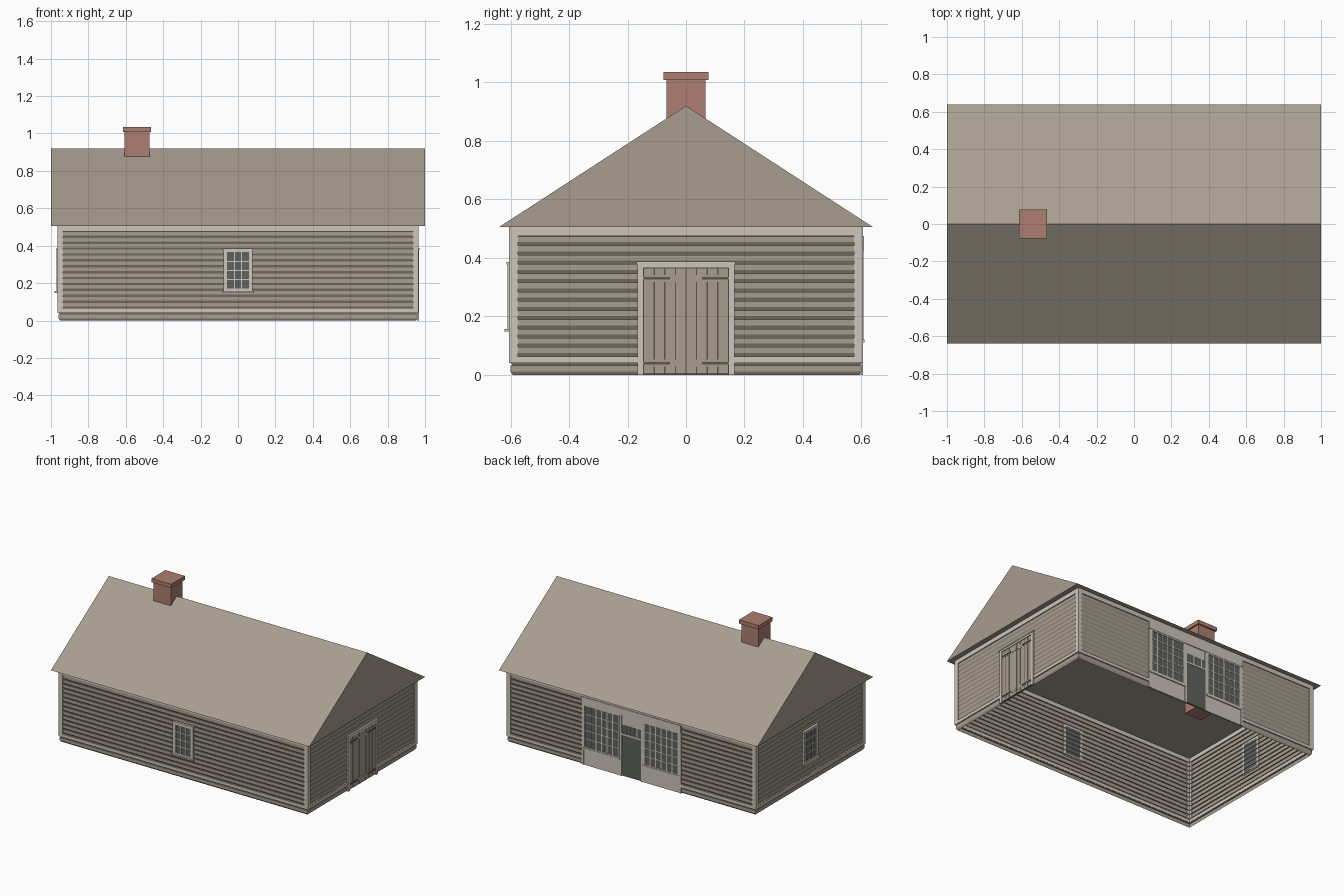
import bpy
import bmesh

HX, HY = 0.96, 0.60          # half sizes of the walls
EAVE, RIDGE = 0.505, 0.92

cube = bpy.data.objects.get("Cube")
if cube:
    bpy.data.objects.remove(cube, do_unlink=True)


def material(name, *srgb):
    col = [(c / 255 / 12.92) if c < 11 else ((c / 255 + 0.055) / 1.055) ** 2.4 for c in srgb] + [1]
    mat = bpy.data.materials.new(name)
    mat.use_nodes = True
    mat.diffuse_color = col
    mat.node_tree.nodes["Principled BSDF"].inputs["Base Color"].default_value = col
    return mat


BOARD = material("weathered board", 168, 158, 144)
TRIM = material("pale trim", 205, 198, 188)
BRICK = material("red brick", 174, 127, 112)
GLASS = material("dark glass", 94, 98, 94)
IRON = material("dark iron", 92, 86, 78)


def finish(name, bm, mat):
    bmesh.ops.recalc_face_normals(bm, faces=bm.faces)
    mesh = bpy.data.meshes.new(name)
    bm.to_mesh(mesh)
    bm.free()
    mesh.materials.append(mat)
    obj = bpy.data.objects.new(name, mesh)
    bpy.context.collection.objects.link(obj)
    return obj


# Wall frames: u runs along the wall, d points outward from it
SIDES = {
    "front": lambda u, d, z: (u, -HY - d, z),
    "back": lambda u, d, z: (u, HY + d, z),
    "right_gable": lambda u, d, z: (HX + d, u, z),
    "left_gable": lambda u, d, z: (-HX - d, u, z),
    "world": lambda x, y, z: (x, y, z),
}


def boxes(name, side, mat, items):
    """One object from boxes given as (u0, u1, d0, d1, z0, z1)."""
    bm = bmesh.new()
    for u0, u1, d0, d1, z0, z1 in items:
        verts = bmesh.ops.create_cube(bm, size=1)["verts"]
        for v in verts:
            u = u1 if v.co.x > 0 else u0
            d = d1 if v.co.y > 0 else d0
            z = z1 if v.co.z > 0 else z0
            v.co = SIDES[side](u, d, z)
    return finish(name, bm, mat)


def frame(u0, u1, z0, z1, w, d0, d1):
    """Four boxes around an opening; w is the frame width."""
    return [(u0, u0 + w, d0, d1, z0, z1), (u1 - w, u1, d0, d1, z0, z1),
            (u0 + w, u1 - w, d0, d1, z0, z0 + w), (u0 + w, u1 - w, d0, d1, z1 - w, z1)]


def muntins(u0, u1, z0, z1, cols, rows, d0, d1, t=0.006):
    out = []
    for i in range(1, cols):
        u = u0 + (u1 - u0) * i / cols
        out.append((u - t / 2, u + t / 2, d0, d1, z0, z1))
    for i in range(1, rows):
        z = z0 + (z1 - z0) * i / rows
        out.append((u0, u1, d0, d1, z - t / 2, z + t / 2))
    return out


# Clapboard walls: one stepped profile carried around the plan, open below
def clapboard_walls():
    bm = bmesh.new()
    courses, groove, depth = 16, 0.012, 0.008
    step = EAVE / courses
    profile = []
    for i in range(courses):
        z = i * step
        profile += [(z, depth), (z + groove, 0), (z + step, 0)]
    previous = None
    for z, inset in profile:
        x, y = HX - inset, HY - inset
        ring = [bm.verts.new((sx * x, sy * y, z))
                for sx, sy in ((-1, -1), (1, -1), (1, 1), (-1, 1))]
        if previous:
            for k in range(4):
                n = (k + 1) % 4
                bm.faces.new((previous[k], previous[n], ring[n], ring[k]))
        previous = ring
    return finish("clapboard_walls", bm, BOARD)


clapboard_walls()

# Solid gable roof
bm = bmesh.new()
ends = [[bm.verts.new((x, y, z)) for y, z in ((-0.64, EAVE), (0.64, EAVE), (0, RIDGE))]
        for x in (-1, 1)]
for end in ends:
    bm.faces.new(end)
for k in range(3):
    n = (k + 1) % 3
    bm.faces.new((ends[0][k], ends[0][n], ends[1][n], ends[1][k]))
finish("roof", bm, BOARD)

# Chimney with its cap
CX = -0.54
boxes("chimney", "world", BRICK, [(CX - 0.066, CX + 0.066, -0.066, 0.066, 0.42, 1.01)])
boxes("chimney_cap", "world", BRICK, [(CX - 0.076, CX + 0.076, -0.077, 0.077, 1.008, 1.035)])

# Corner boards, frieze and water table; bands stop at the door and shop front
GAPS = {"front": 0, "back": 0.385, "right_gable": 0.165, "left_gable": 0}
for side, gap in GAPS.items():
    h = (HX if side in ("front", "back") else HY) + 0.005
    inner = h - 0.03
    items = [(-h, -inner, -0.004, 0.005, 0.04, EAVE), (inner, h, -0.004, 0.005, 0.04, EAVE),
             (-inner, inner, -0.004, 0.005, 0.475, EAVE)]
    for a, b in ((-inner, -gap), (gap, inner)):
        items.append((a, b, -0.004, 0.005, 0.04, 0.062))
    boxes(side + "_trim", side, TRIM, items)

# Small sash windows on the front and the left gable
for side in ("front", "left_gable"):
    parts = frame(-0.078, 0.078, 0.15, 0.385, 0.02, -0.004, 0.01)
    parts += [(-0.085, 0.085, 0, 0.02, 0.148, 0.157), (-0.082, 0.082, 0, 0.014, 0.377, 0.386)]
    parts += muntins(-0.058, 0.058, 0.17, 0.365, 3, 4, 0, 0.007)
    boxes(side + "_window_frame", side, TRIM, parts)
    boxes(side + "_window_glass", side, GLASS, [(-0.06, 0.06, -0.004, 0.003, 0.165, 0.37)])

# Double plank door on the right gable
side = "right_gable"
boxes("door_casing", side, TRIM, [
    (-0.165, -0.145, -0.004, 0.008, 0, 0.385), (0.145, 0.165, -0.004, 0.008, 0, 0.385),
    (-0.145, 0.145, -0.004, 0.008, 0.365, 0.385), (-0.169, 0.169, 0, 0.011, 0.378, 0.387)])
boxes("door_gaps", side, IRON, [(-0.145, 0.145, -0.004, 0.001, 0.003, 0.365)])
planks, width = [], 0.29 / 8
for i in range(8):
    u = -0.145 + i * width
    planks.append((u + 0.002, u + width - 0.002, 0, 0.004, 0.005, 0.364))
rails, straps = [], []
for z in (0.04, 0.33):
    for s in (-1, 1):
        lo, hi = sorted((s * 0.004, s * 0.142))
        rails.append((lo, hi, 0, 0.005, z - 0.012, z + 0.012))
        lo, hi = sorted((s * 0.055, s * 0.145))
        straps.append((lo, hi, 0, 0.008, z - 0.004, z + 0.004))
boxes("door_planks", side, BOARD, planks)
boxes("door_rails", side, BOARD, rails)
boxes("door_strap_hinges", side, IRON, straps)

# Shop front on the back: panel, cornice, two display windows and a central door
W = 0.385
boxes("shop_panels", "back", TRIM, [
    (-W, -0.08, -0.004, 0.003, 0, 0.475), (0.08, W, -0.004, 0.003, 0, 0.475),
    (-0.08, 0.08, -0.004, 0.003, 0.36, 0.475),
    (-W, W, 0, 0.009, 0.425, 0.475)])
boxes("shop_pilasters", "back", TRIM,
      [(s * u - 0.008, s * u + 0.008, 0, 0.006, 0, 0.425) for s in (-1, 1) for u in (0.377, 0.083)])
for name, s in (("left", 1), ("right", -1)):
    u0, u1 = sorted((s * 0.092, s * 0.369))
    boxes(name + "_shop_glass", "back", GLASS, [(u0, u1, 0, 0.004, 0.125, 0.42)])
    parts = frame(u0, u1, 0.12, 0.425, 0.01, 0, 0.007)
    parts += muntins(u0 + 0.01, u1 - 0.01, 0.13, 0.415, 6, 5, 0, 0.006)
    parts.append((u0 - 0.006, u1 + 0.006, 0, 0.01, 0.11, 0.121))
    boxes(name + "_shop_window_frame", "back", TRIM, parts)
boxes("shop_door", "back", GLASS, [(-0.078, 0.078, -0.004, 0.003, 0.003, 0.36)])
boxes("shop_door_transom", "back", TRIM,
      [(-0.076, 0.076, 0, 0.006, 0.288, 0.3)] + muntins(-0.076, 0.076, 0.3, 0.36, 5, 1, 0, 0.006))
